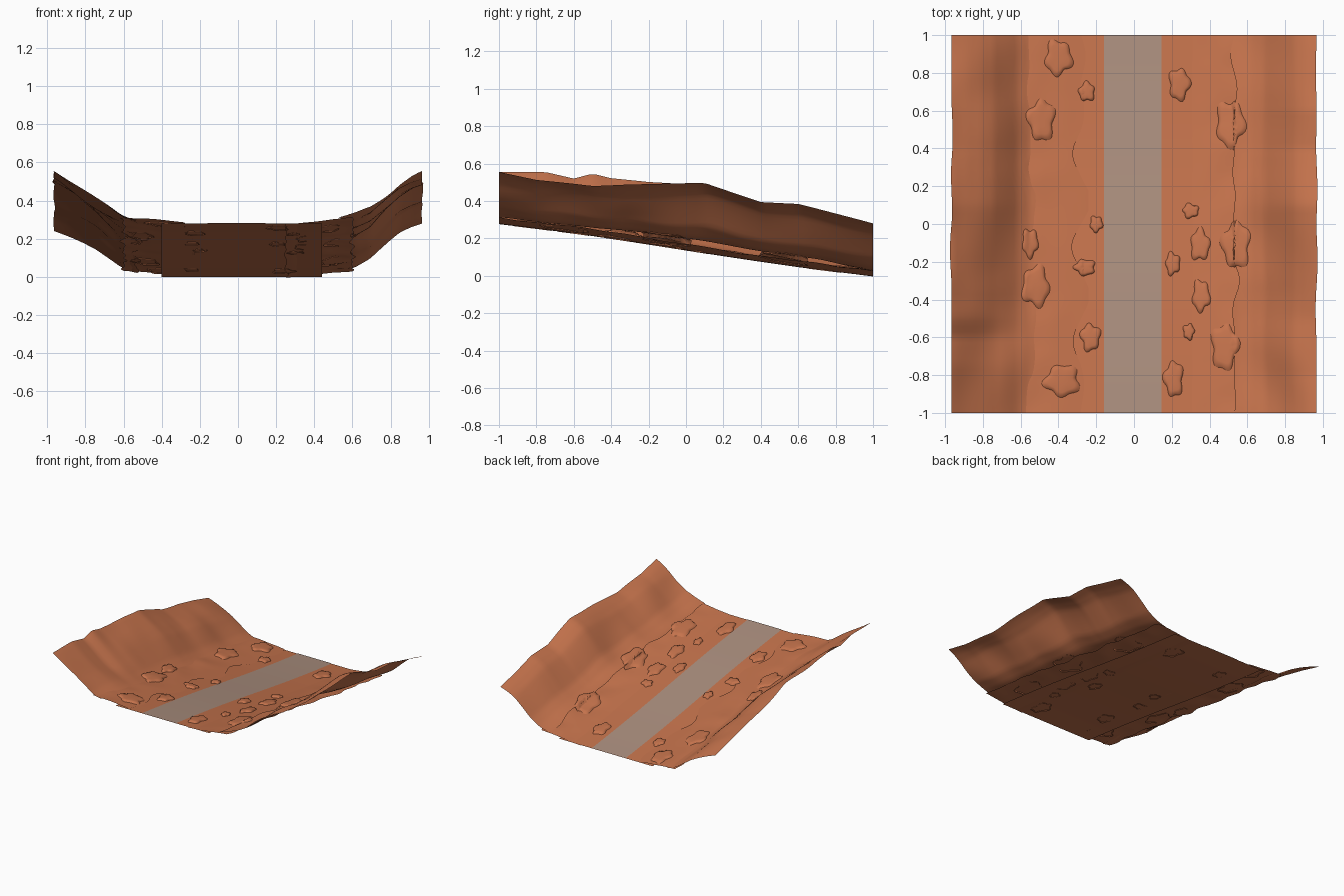
import bpy, bmesh, math, random
from mathutils import Vector, noise

if "Cube" in bpy.data.objects:
    bpy.data.objects.remove(bpy.data.objects["Cube"])

random.seed(4)


def material(name, rgb):
    m = bpy.data.materials.new(name)
    m.diffuse_color = (*rgb, 1)
    m.use_nodes = True
    m.node_tree.nodes["Principled BSDF"].inputs["Base Color"].default_value = m.diffuse_color
    return m


EARTH = material("red earth", (0.56, 0.172, 0.073))
ROAD = material("grey road", (0.41, 0.275, 0.21))


def interp(t, pts):
    """Linear interpolation through (t, value) pairs."""
    if t <= pts[0][0]:
        return pts[0][1]
    for (a, va), (b, vb) in zip(pts, pts[1:]):
        if t <= b:
            return va + (vb - va) * (t - a) / (b - a)
    return pts[-1][1]


def slope(y):
    """Height of the road bed: a straight ramp, eased at both ends."""
    return 0.14 - 0.14 * y - 0.006 * math.sin(math.pi * y)


def wob(x, y, s, seed):
    return noise.noise(Vector((x * s, y * s, seed)))


def finish(bm, name, mat):
    me = bpy.data.meshes.new(name)
    bm.to_mesh(me)
    bm.free()
    me.materials.append(mat)
    me.shade_smooth()
    ob = bpy.data.objects.new(name, me)
    bpy.context.collection.objects.link(ob)


def sheet(name, mat, nu, nv, fn):
    """Grid surface; fn(u, y) gives x and height above the ramp."""
    bm = bmesh.new()
    rows = []
    for j in range(nv + 1):
        y = -1 + 2 * j / nv
        row = []
        for i in range(nu + 1):
            x, h = fn(i / nu, y)
            row.append(bm.verts.new((x, y, slope(y) + h)))
        rows.append(row)
    for j in range(nv):
        for i in range(nu):
            bm.faces.new((rows[j][i], rows[j][i + 1], rows[j + 1][i + 1], rows[j + 1][i]))
    bm.normal_update()
    if sum(f.normal.z for f in bm.faces) < 0:
        bmesh.ops.reverse_faces(bm, faces=bm.faces)
    finish(bm, name, mat)


# One flat ground sheet with the road strip lying on it
sheet("ground", EARTH, 6, 40, lambda u, y: (-0.4 + 0.84 * u, 0))
sheet("road", ROAD, 2, 40, lambda u, y: (-0.16 + 0.305 * u, 0.003))

# Rim height above the ramp, and cross-sections at the front and back, of each bank
RIM = {
    -1: [(-1, .275), (-.75, .305), (-.6, .29), (-.5, .33), (-.4, .32), (-.2, .33),
         (.1, .36), (.4, .30), (.6, .29), (.8, .27), (1, .24)],
    1: [(-1, .275), (-.8, .257), (-.5, .265), (0, .355), (.1, .372), (.4, .316),
        (.6, .334), (.8, .31), (1, .28)],
}
RIGHT = [(0, .09), (.12, .12), (.25, .19), (.42, .34), (.58, .56), (.75, .8), (.88, .92), (1, 1)]
BANK = {
    -1: ([(0, .07), (.12, .11), (.25, .2), (.5, .45), (.75, .73), (1, 1)],
         [(0, .06), (.12, .1), (.25, .21), (.4, .43), (.52, .6), (.66, .74), (.82, .87), (1, 1)]),
    1: (RIGHT, RIGHT),
}
SHELF = {
    -1: [(.2, -.006), (.26, .003), (.36, .014), (.5, .026), (.64, .036)],
    1: [(.2, -.006), (.3, -.001), (.38, .008), (.5, .022), (.64, .034)],
}


def bank_height(s, x, y):
    t = (abs(x) - .5) / .465
    f = min(1, max(0, y * 2 + .5))
    front, back = BANK[s]
    h = ((1 - f) * interp(t, front) + f * interp(t, back)) * interp(y, RIM[s])
    fade = max(0, math.sin(math.pi * min(max(t, 0), 1)))
    # The foot of the right bank hangs a little above the shelf mid-way
    lift = 0.03 * (1 - y * y) * max(0, 1 - t / .4) if s > 0 else 0
    return h + lift + 0.035 * fade * wob(x, y, 3, 5 + s)


def shelf_height(s, x, y):
    h = interp(abs(x), SHELF[s])
    return h + 0.008 * wob(x, y, 6, 11 + s) * min(1, max(0, abs(x) - .3) * 5)


for s, side in ((-1, "left"), (1, "right")):
    # Bank with a ragged lower edge and rising rim
    def bank(u, y, s=s):
        lo = 0.53 + 0.04 * wob(0, y, 5, 20 + s)
        hi = 0.966 + 0.02 * wob(0, y, 3, 30 + s) * (1 - y * y)
        x = s * (lo + (hi - lo) * u)
        return x, bank_height(s, x, y)
    sheet("bank_" + side, EARTH, 24, 70, bank)

    # Low shelf of loose soil between the ground and the bank
    def shelf(u, y, s=s):
        lo = (0.28 if s < 0 else 0.25) + (0.08 if s < 0 else 0.03) * wob(0, y, 4, 40 + s)
        hi = 0.60 + 0.04 * wob(0, y, 6, 50 + s)
        x = s * (lo + (hi - lo) * u)
        return x, shelf_height(s, x, y)
    sheet("shelf_" + side, EARTH, 14, 90, shelf)


def surface(x, y):
    s = 1 if x > 0 else -1
    h = 0.001
    if abs(x) > .27:
        h = max(h, shelf_height(s, x, y))
    if abs(x) > .53:
        h = max(h, bank_height(s, x, y))
    return h


def clump(name, cx, cy, rx, ry):
    """Shallow dome with a lobed outline, draped on the terrain and sunk into it."""
    bm = bmesh.new()
    n, rings = 40, 6
    ph, ph2 = random.uniform(0, 6.28), random.uniform(0, 6.28)
    top = bm.verts.new((cx, cy, slope(cy) + surface(cx, cy) + .016))
    prev = None
    for k in range(1, rings + 1):
        r = k / rings
        ring = []
        for i in range(n):
            a = math.tau * i / n
            lobe = 0.88 + r * (0.12 * math.sin(5 * a + ph) + 0.07 * math.sin(3 * a + ph2))
            x = cx + rx * r * lobe * math.cos(a)
            y = cy + ry * r * lobe * math.sin(a)
            lift = -.006 if k == rings else .016 - .008 * r ** 3
            ring.append(bm.verts.new((x, y, slope(y) + surface(x, y) + lift)))
        for i in range(n):
            j = (i + 1) % n
            if prev is None:
                bm.faces.new((top, ring[i], ring[j]))
            else:
                bm.faces.new((prev[i], ring[i], ring[j], prev[j]))
        prev = ring
    finish(bm, name, EARTH)


# Clumps of soil scattered along both verges: x, y, half width, half length
CLUMPS = [
    (.24, .74, .065, .1), (.51, .53, .09, .145), (.35, -.11, .06, .1), (.54, -.11, .09, .145),
    (.205, -.21, .045, .07), (.355, -.38, .055, .1), (.48, -.65, .085, .145), (.29, -.57, .035, .05),
    (.21, -.82, .06, .11), (.3, .07, .05, .045), (-.52, -.33, .085, .13), (-.26, -.23, .065, .05),
    (-.23, -.6, .06, .085), (-.38, -.83, .11, .1), (-.2, 0, .04, .05), (-.55, -.1, .05, .09),
    (-.49, .55, .085, .13), (-.4, .88, .085, .11), (-.25, .7, .05, .06)]
for i, c in enumerate(CLUMPS):
    clump("soil_clump_%02d" % (i + 1), *c)
